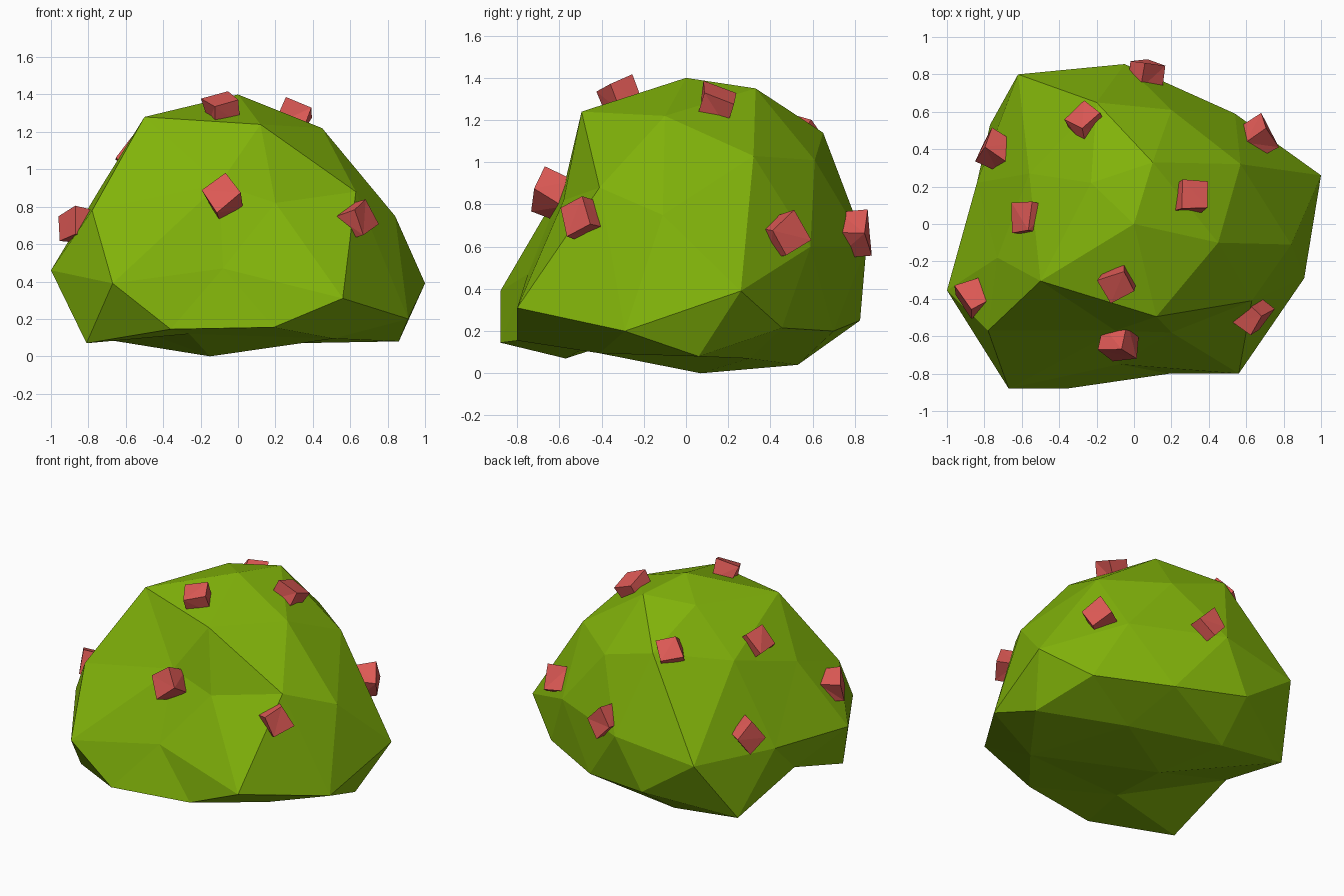
import bpy, bmesh, random
from mathutils import Vector, Quaternion

if "Cube" in bpy.data.objects:
    bpy.data.objects.remove(bpy.data.objects["Cube"])

random.seed(4)
CENTRE = Vector((0, 0, 0.6))


def material(name, rgb):
    m = bpy.data.materials.new(name)
    m.diffuse_color = (*rgb, 1)
    m.use_nodes = True
    m.node_tree.nodes["Principled BSDF"].inputs["Base Color"].default_value = m.diffuse_color
    return m


def to_object(bm, name, mat):
    bmesh.ops.recalc_face_normals(bm, faces=bm.faces)
    me = bpy.data.meshes.new(name)
    bm.to_mesh(me)
    bm.free()
    ob = bpy.data.objects.new(name, me)
    bpy.context.collection.objects.link(ob)
    me.materials.append(mat)
    return ob


leaf = material("leaf_green", (0.22, 0.45, 0.003))
red = material("berry_red", (0.72, 0.1, 0.09))

# Bush: corner points of a faceted lump, grouped from crown to base
base_middle, base_left = (-.15, .07, 0), (-.81, -.57, .07)
corners = [
    (0, 0, 1.4), (-.5, -.305, 1.28), (.12, -.495, 1.24), (.45, -.1, 1.22),
    (.1, .33, 1.35), (-.23, .22, 1.32), (.2, .61, 1.01), (-.2, .65, 1.14),
    (.57, .32, 1.03), (-.56, .27, 1.04), (-.73, -.18, .91), (-.78, -.57, .78),
    (.63, -.41, .88), (.84, -.11, .75), (.2, -.58, .82), (-.1, -.57, .92),
    (-.08, -.75, .47), (-.05, .855, .6), (.54, .59, .6), (-.62, .8, .52),
    (1, .26, .39), (.91, -.29, .2), (.56, -.8, .31), (.19, -.8, .155),
    (-.36, -.88, .145), (-.67, -.88, .39), (-1, -.355, .46), (-.84, .22, .485),
    (.72, .455, .215), (.25, .7, .2), (-.235, .825, .25), (-.77, .53, .1),
    (-.8, -.05, .24), base_left, (.86, .06, .08), (-.28, .53, .04),
    base_middle, (.51, -.41, .095), (-.26, -.48, .12), (.3, .3, .07),
]
# Skin the points on a sphere, then move them out to their real places
bm = bmesh.new()
made = {}
for c in corners:
    made[c] = bm.verts.new((Vector(c) - CENTRE).normalized())
bmesh.ops.convex_hull(bm, input=bm.verts[:])
# Turn one edge under the base so the hollow there shows
edge = bm.edges.get((made[base_left], made[base_middle]))
if edge:
    bmesh.utils.edge_rotate(edge, True)
for c, v in made.items():
    v.co = c
to_object(bm, "bush", leaf)

# Berries: slightly uneven little cubes half sunk in the leaves (position, spin)
berries = [
    ((-.08, -.63, .85), .6), ((.63, -.49, .73), .4), ((-.085, -.31, 1.315), .7),
    ((.3, .14, 1.265), -.45), ((.665, .46, .66), .5), ((.06, .79, .66), .7),
    ((-.255, .54, 1.11), .3), ((-.555, .03, 1.06), .05), ((-.745, .385, .62), .7),
    ((-.85, -.385, .70), .3),
]
for i, (pos, spin) in enumerate(berries):
    bm = bmesh.new()
    bmesh.ops.create_cube(bm, size=0.145)
    for v in bm.verts:
        v.co += Vector([random.uniform(-.014, .014) for _ in range(3)])
    turn = (Vector(pos) - CENTRE).to_track_quat('Z', 'Y') @ Quaternion((0, 0, 1), spin)
    for v in bm.verts:
        v.co = turn @ v.co + Vector(pos)
    bmesh.ops.triangulate(bm, faces=bm.faces[:])
    to_object(bm, f"berry_{i + 1}", red)
